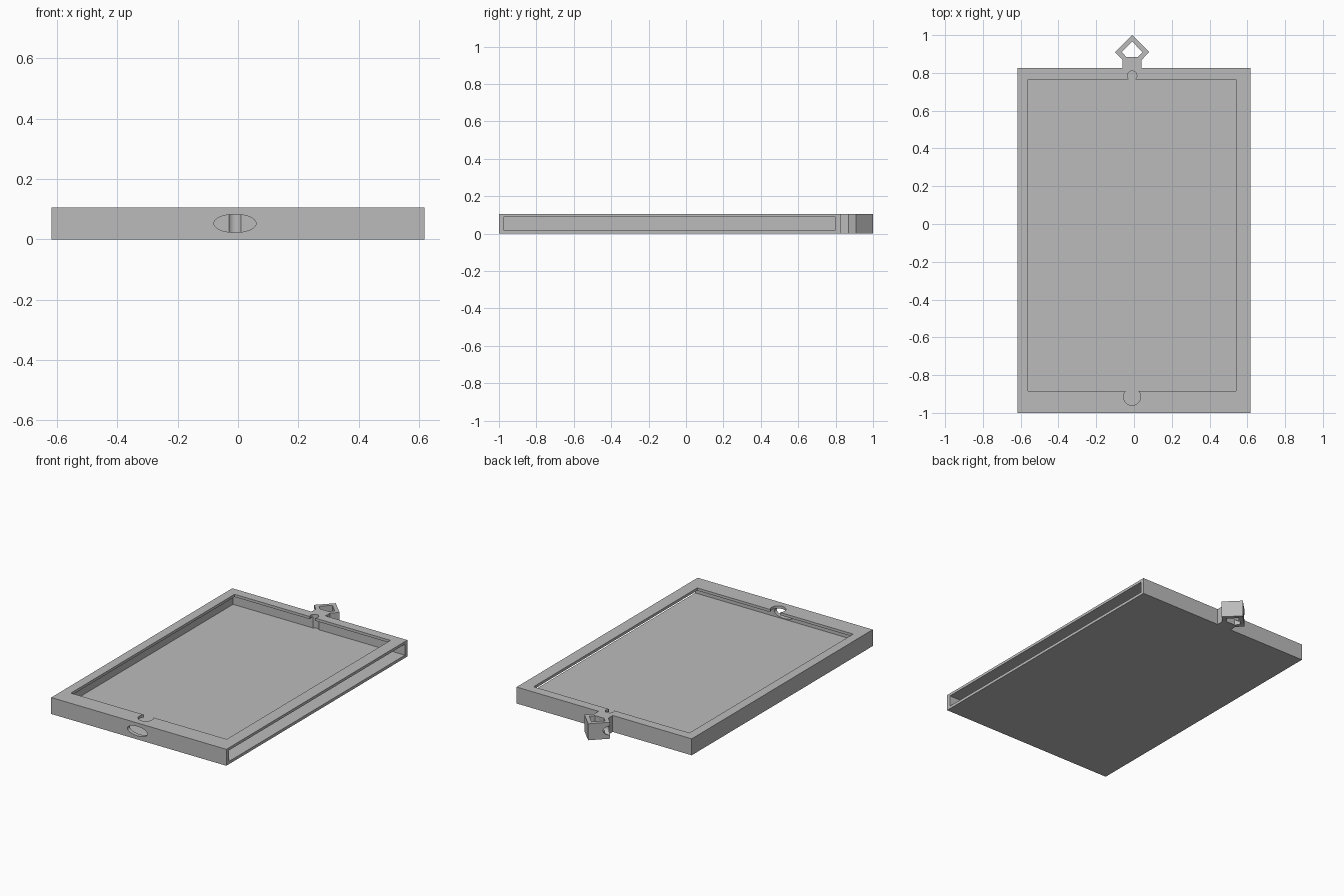
import bpy, bmesh, math
from mathutils import Matrix

if "Cube" in bpy.data.objects:
    bpy.data.objects.remove(bpy.data.objects["Cube"])

H = 0.105          # overall thickness
CX = -0.01         # centre line of window, notches and hanger

grey = bpy.data.materials.new("grey plastic")
grey.diffuse_color = (0.5, 0.5, 0.5, 1)
grey.use_nodes = True
grey.node_tree.nodes["Principled BSDF"].inputs["Base Color"].default_value = grey.diffuse_color


def finish(name, bm):
    bmesh.ops.recalc_face_normals(bm, faces=bm.faces)
    me = bpy.data.meshes.new(name)
    bm.to_mesh(me)
    bm.free()
    ob = bpy.data.objects.new(name, me)
    bpy.context.collection.objects.link(ob)
    me.materials.append(grey)
    return ob


def prism(name, pts, z0, z1):
    bm = bmesh.new()
    face = bm.faces.new([bm.verts.new((x, y, z0)) for x, y in pts])
    ext = bmesh.ops.extrude_face_region(bm, geom=[face])
    for v in ext["geom"]:
        if isinstance(v, bmesh.types.BMVert):
            v.co.z = z1
    return finish(name, bm)


def box(name, x0, x1, y0, y1, z0, z1):
    return prism(name, [(x0, y0), (x1, y0), (x1, y1), (x0, y1)], z0, z1)


def cylinder(name, centre, radii, depth, rot=Matrix()):
    bm = bmesh.new()
    bmesh.ops.create_cone(bm, cap_ends=True, segments=48, radius1=1, radius2=1, depth=depth)
    bm.transform(Matrix.Translation(centre) @ rot @ Matrix.Diagonal((*radii, 1, 1)))
    return finish(name, bm)


def cut(target, cutter):
    mod = target.modifiers.new("cut", 'BOOLEAN')
    mod.operation, mod.solver, mod.object = 'DIFFERENCE', 'EXACT', cutter
    bpy.context.view_layer.objects.active = target
    bpy.ops.object.modifier_apply(modifier=mod.name)
    bpy.data.objects.remove(cutter)


def smooth(ob):
    bpy.ops.object.select_all(action='DESELECT')
    ob.select_set(True)
    bpy.context.view_layer.objects.active = ob
    bpy.ops.object.shade_smooth_by_angle(angle=math.radians(30))


# Card case: closed on three edges, slot open on the right
case = box("card_case", -0.618, 0.618, -1, 0.825, 0, H)
cut(case, box("slot_cutter", -0.595, 0.7, -0.975, 0.80, 0.018, 0.088))

# Window in the top plate, with a thumb notch in front and a small groove behind
cut(case, box("window_cutter", -0.56, 0.54, -0.885, 0.765, 0.05, 0.2))
cut(case, cylinder("thumb_notch_cutter", (CX, -0.915, 0.125), (0.045, 0.045), 0.15))
cut(case, box("thumb_neck_cutter", CX - 0.034, CX + 0.034, -0.9, -0.87, 0.05, 0.2))
cut(case, cylinder("groove_cutter", (CX, 0.785, 0.118), (0.025, 0.025), 0.2))
cut(case, box("groove_neck_cutter", CX - 0.018, CX + 0.018, 0.75, 0.785, 0.05, 0.2))

# Oval push hole in the front wall
cut(case, cylinder("push_hole_cutter", (CX, -1, 0.053), (0.07, 0.03), 0.08,
                   Matrix.Rotation(math.pi / 2, 4, 'X')))
smooth(case)


def mirrored(half):
    """Close a right-hand outline by mirroring it over the centre line."""
    return [(CX + x, y) for x, y in half] + [(CX - x, y) for x, y in reversed(half) if x > 0]


# Diamond hanger on a short neck
hanger = prism("hanger", mirrored([(0.05, 0.825), (0.05, 0.868), (0.09, 0.91), (0, 1)]), 0, H)
cut(hanger, prism("hanger_eye_cutter",
                  mirrored([(0.031, 0.885), (0.055, 0.91), (0, 0.966)]), -0.1, 0.2))
# Cord hole through the left corner of the hanger
cut(hanger, cylinder("cord_hole_cutter", (CX - 0.09, 0.91, H / 2), (0.028, 0.028), 0.12,
                     Matrix.Rotation(math.pi / 2, 4, 'Y')))
smooth(hanger)
